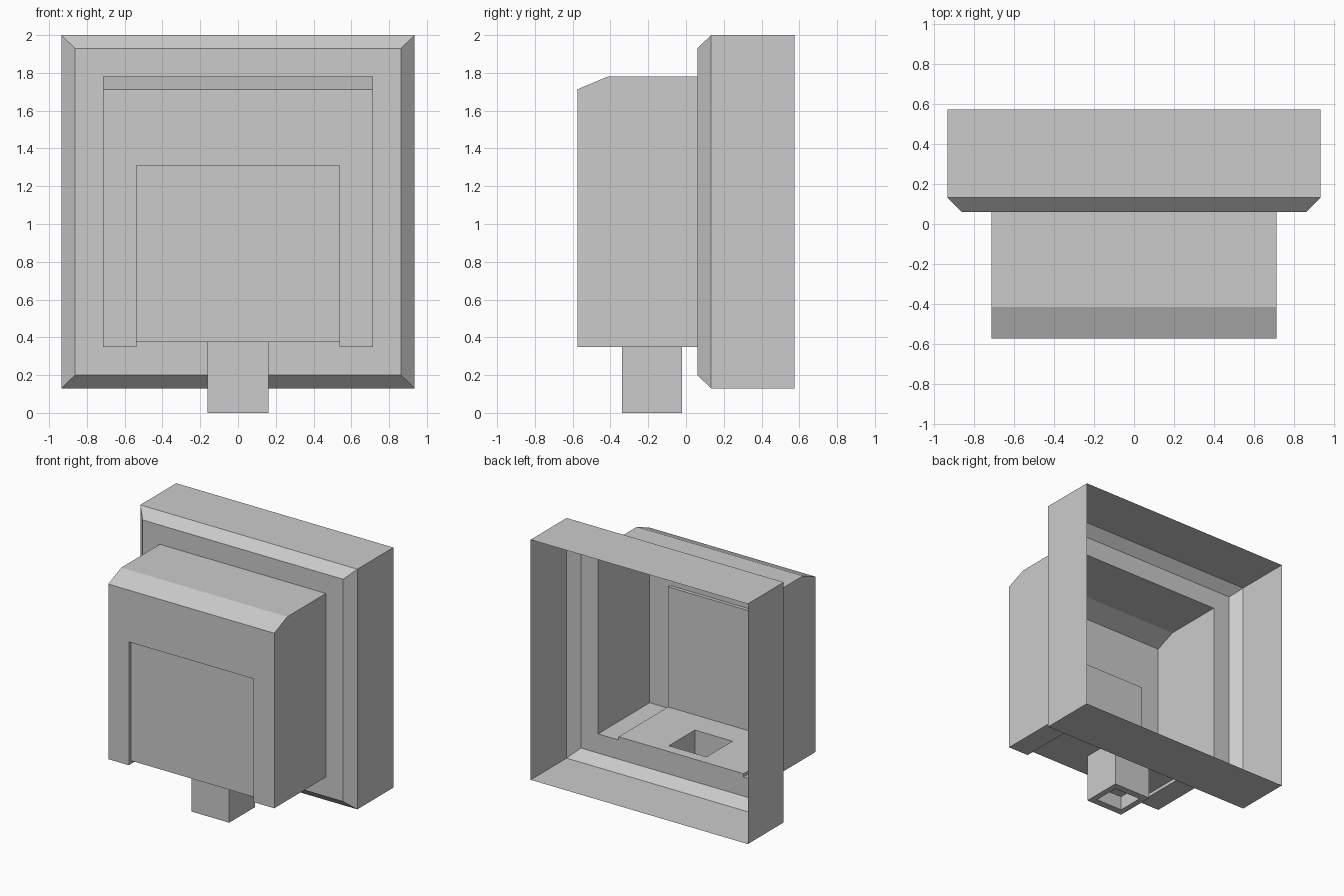
import bpy, bmesh

if "Cube" in bpy.data.objects:
    bpy.data.objects.remove(bpy.data.objects["Cube"])


def solid(name, rings):
    """Closed solid lofted through matching point rings."""
    bm = bmesh.new()
    loops = [[bm.verts.new(p) for p in ring] for ring in rings]
    for a, b in zip(loops, loops[1:]):
        n = len(a)
        for i in range(n):
            bm.faces.new((a[i], a[(i + 1) % n], b[(i + 1) % n], b[i]))
    bm.faces.new(loops[0])
    bm.faces.new(loops[-1])
    bmesh.ops.recalc_face_normals(bm, faces=bm.faces[:])
    mesh = bpy.data.meshes.new(name)
    bm.to_mesh(mesh)
    bm.free()
    ob = bpy.data.objects.new(name, mesh)
    bpy.context.collection.objects.link(ob)
    return ob


def side_prism(name, profile, half):
    """Side profile of (y, z) points extruded symmetrically across x."""
    return solid(name, [[(x, y, z) for y, z in profile] for x in (-half, half)])


def rect_ring(y, half, z0, z1):
    return [(-half, y, z0), (half, y, z0), (half, y, z1), (-half, y, z1)]


BACK = 0.575

# Housing with sloped top edge, run into the frame so the union opens it up
housing = side_prism("switch_shell", [(-0.575, 0.35), (0.3, 0.35), (0.3, 1.78),
                                      (-0.415, 1.78), (-0.575, 1.713)], 0.715)

# Shallow recess wrapping from the front panel under the floor
recess = side_prism("recess_cutter", [(-0.7, 0.2), (0.4, 0.2), (0.4, 0.375),
                                      (-0.548, 0.375), (-0.548, 1.31), (-0.7, 1.31)], 0.538)

# Stem below the housing and the pocket in its underside
stem = side_prism("stem", [(-0.34, 0), (-0.02, 0), (-0.02, 0.5), (-0.34, 0.5)], 0.162)
pocket = side_prism("pocket_cutter", [(-0.285, -0.1), (-0.075, -0.1),
                                      (-0.075, 0.11), (-0.285, 0.11)], 0.115)

# Square frame with chamfered front
frame = solid("frame", [rect_ring(0.06, 0.863, 0.2, 1.93),
                        rect_ring(0.133, 0.935, 0.13, 2.0),
                        rect_ring(BACK, 0.935, 0.13, 2.0)])

# The pocket is cut first so the stem can be joined as one piece
def combine(target, other, operation):
    mod = target.modifiers.new(other.name, 'BOOLEAN')
    mod.operation, mod.object, mod.solver = operation, other, 'EXACT'
    other.hide_render = True


combine(stem, pocket, 'DIFFERENCE')
combine(housing, recess, 'DIFFERENCE')
combine(housing, stem, 'UNION')
combine(housing, frame, 'UNION')

# Bake the result and remove the back face, leaving an open thin shell
bpy.context.view_layer.update()
result = bpy.data.meshes.new_from_object(
    housing.evaluated_get(bpy.context.evaluated_depsgraph_get()))
housing.modifiers.clear()
housing.data = result
bm = bmesh.new()
bm.from_mesh(result)
back = [f for f in bm.faces if all(abs(v.co.y - BACK) < 1e-4 for v in f.verts)]
bmesh.ops.delete(bm, geom=back, context='FACES')
bm.to_mesh(result)
bm.free()
for helper in (recess, stem, pocket, frame):
    bpy.data.objects.remove(helper, do_unlink=True)
